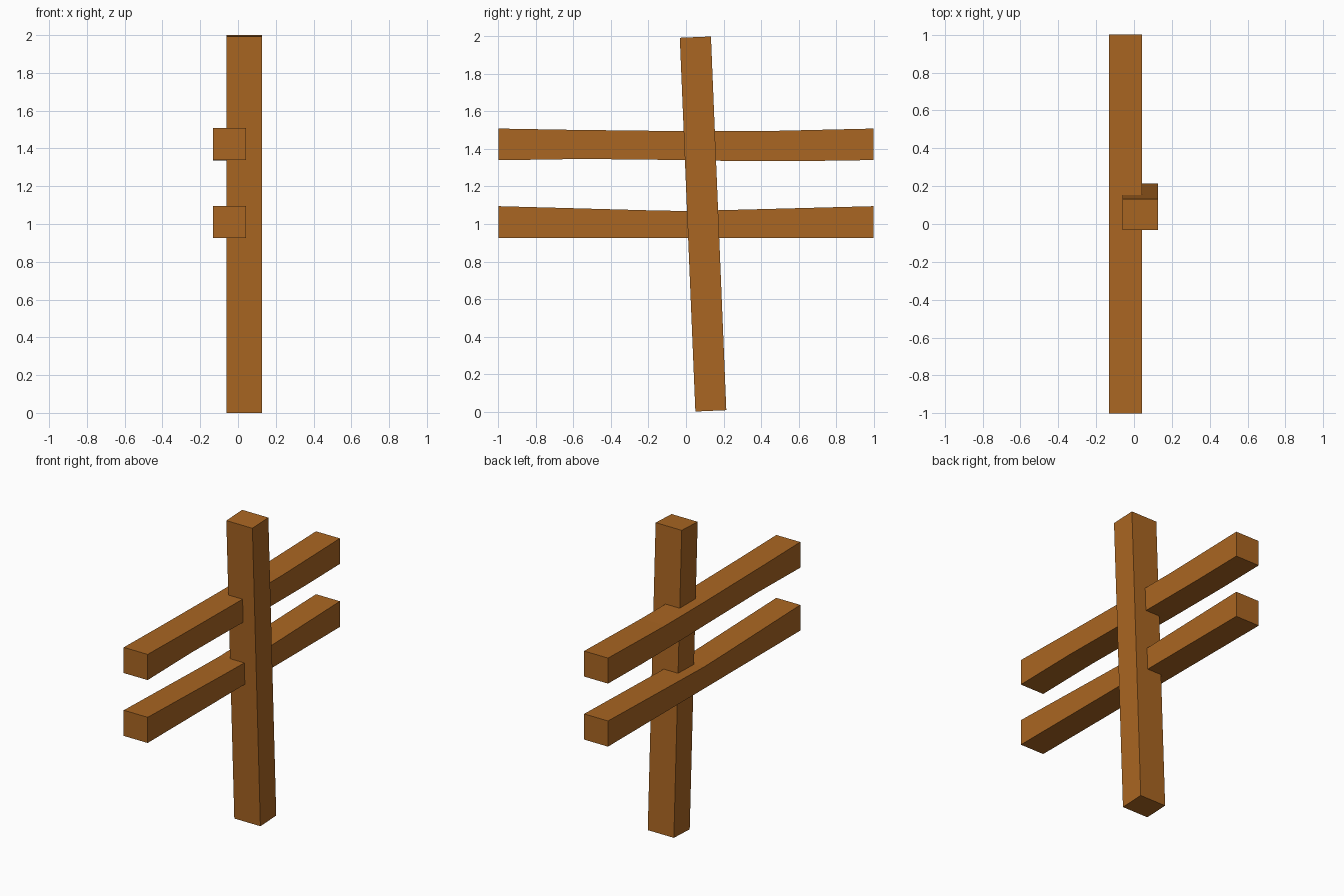
import bpy, bmesh

if "Cube" in bpy.data.objects:
    bpy.data.objects.remove(bpy.data.objects["Cube"])

wood = bpy.data.materials.new("wood")
wood.diffuse_color = (0.402, 0.133, 0.016, 1)
wood.use_nodes = True
wood.node_tree.nodes["Principled BSDF"].inputs["Base Color"].default_value = wood.diffuse_color


def extrude_profile(name, profile, x0, x1):
    """Extrude a closed (y, z) outline along x."""
    bm = bmesh.new()
    face = bm.faces.new([bm.verts.new((x0, y, z)) for y, z in profile])
    side = bmesh.ops.extrude_face_region(bm, geom=[face])
    verts = [g for g in side["geom"] if isinstance(g, bmesh.types.BMVert)]
    bmesh.ops.translate(bm, verts=verts, vec=(x1 - x0, 0, 0))
    bmesh.ops.recalc_face_normals(bm, faces=bm.faces)
    mesh = bpy.data.meshes.new(name)
    bm.to_mesh(mesh)
    bm.free()
    mesh.materials.append(wood)
    obj = bpy.data.objects.new(name, mesh)
    bpy.context.collection.objects.link(obj)
    return obj


# Leaning upright post
extrude_profile("post", [(0.05, 0.0), (0.215, 0.007), (0.133, 2.0), (-0.033, 1.993)],
                -0.062, 0.128)

# Slightly warped rails, sagging toward the middle
extrude_profile("upper_rail",
                [(-1, 1.34), (-0.55, 1.347), (0.0, 1.341), (0.2, 1.337), (0.65, 1.336), (1, 1.341),
                 (1, 1.509), (0.4, 1.495), (0.0, 1.495), (-0.6, 1.502), (-1, 1.509)],
                -0.132, 0.042)
extrude_profile("lower_rail",
                [(-1, 0.926), (1, 0.926), (1, 1.095), (0.2, 1.074),
                 (0.0, 1.069), (-0.2, 1.073), (-1, 1.095)],
                -0.132, 0.042)
